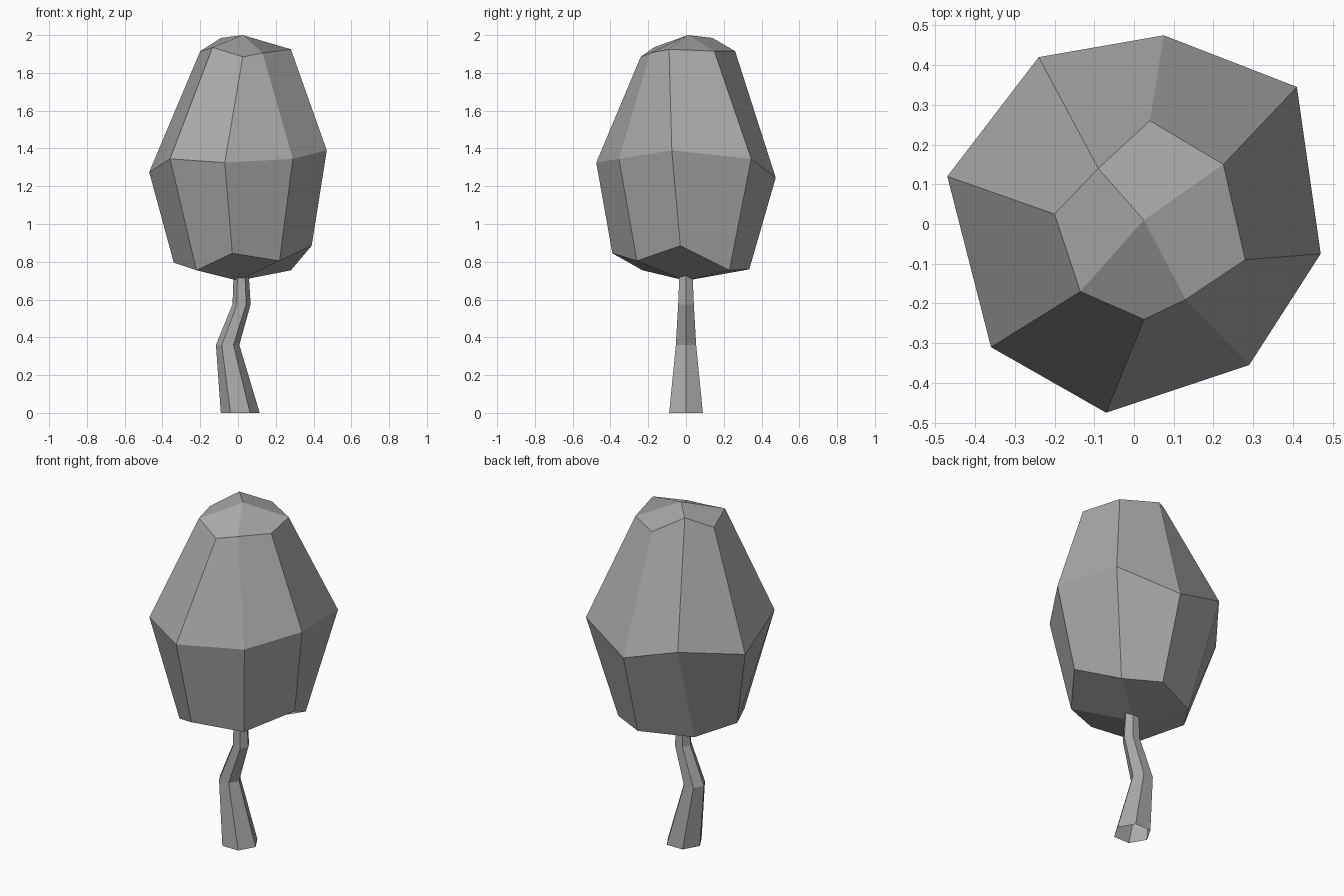
import bpy
import bmesh
from math import cos, sin, tau
from mathutils import Vector

# Remove the default cube
default_cube = bpy.data.objects.get("Cube")
if default_cube:
    bpy.data.objects.remove(default_cube, do_unlink=True)


def make_material(name, color):
    material = bpy.data.materials.new(name)
    material.use_nodes = True
    material.diffuse_color = color
    material.node_tree.nodes["Principled BSDF"].inputs["Base Color"].default_value = color
    return material


def bridge(bm, lower, upper):
    """Join two vertex rings of equal size with quads."""
    count = len(lower)
    for i in range(count):
        j = (i + 1) % count
        bm.faces.new((lower[i], lower[j], upper[j], upper[i]))


def cap(bm, ring, pole):
    """Close an eight-sided ring with four quads meeting at a pole."""
    tip = bm.verts.new(pole)
    for i in range(0, len(ring), 2):
        bm.faces.new((tip, ring[i - 1], ring[i], ring[i + 1]))


def finish(bm, name, material, recalculate=True):
    if recalculate:
        bmesh.ops.recalc_face_normals(bm, faces=bm.faces)
    mesh = bpy.data.meshes.new(name)
    bm.to_mesh(mesh)
    bm.free()
    mesh.materials.append(material)
    obj = bpy.data.objects.new(name, mesh)
    bpy.context.scene.collection.objects.link(obj)
    return obj


gray = make_material("plain_gray", (0.4, 0.4, 0.4, 1.0))

# Faceted crown: three irregular rings, counterclockwise from the left side
lower_ring = [(.39, -.03, .885), (.28, .23, .755), (.08, .335, .76), (-.2, .21, .75),
              (-.34, .01, .795), (-.22, -.23, .755), (-.03, -.39, .845), (.22, -.26, .805)]
middle_ring = [(.47, -.075, 1.39), (.41, .345, 1.345), (.075, .475, 1.245), (-.24, .42, 1.34),
               (-.47, .12, 1.275), (-.36, -.31, 1.345), (-.07, -.475, 1.325), (.29, -.355, 1.345)]
upper_ring = [(.28, -.09, 1.925), (.225, .15, 1.915), (.04, .26, 1.915), (-.09, .14, 1.985),
              (-.2, .025, 1.915), (-.135, -.17, 1.935), (.025, -.24, 1.885), (.13, -.19, 1.905)]

bm = bmesh.new()
rings = [[bm.verts.new(p) for p in ring] for ring in (lower_ring, middle_ring, upper_ring)]
for low, high in zip(rings, rings[1:]):
    bridge(bm, low, high)
cap(bm, rings[0], Vector((0, 0, .7)))
cap(bm, rings[-1], Vector((.025, .01, 2)))
finish(bm, "crown", gray)

# Crooked six-sided trunk, open at the base: (centre x, height, radius)
trunk_path = [(.012, 0, .103), (-.055, .36, .062), (.019, .575, .048), (.016, .78, .038)]
SIDES = 6

bm = bmesh.new()
rings = []
for x, z, radius in trunk_path:
    angles = [tau * i / SIDES for i in range(SIDES)]
    rings.append([bm.verts.new((x + radius * cos(a), radius * sin(a), z)) for a in angles])
for low, high in zip(rings, rings[1:]):
    bridge(bm, low, high)
finish(bm, "trunk", gray, recalculate=False)
